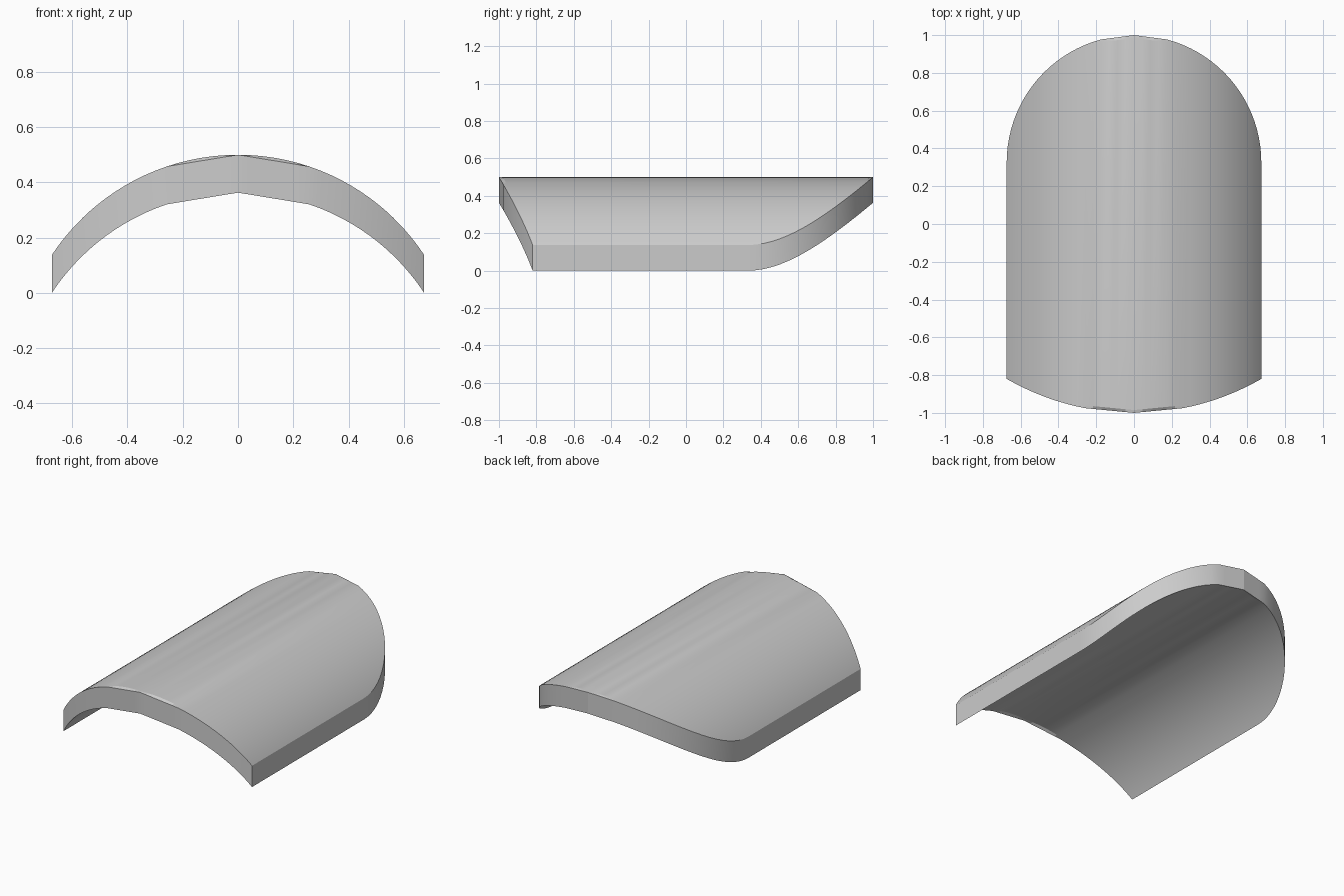
import bpy, bmesh
from math import sin, sqrt, pi, radians

cube = bpy.data.objects.get("Cube")
if cube:
    bpy.data.objects.remove(cube)

HALF_WIDTH = 0.674
THICKNESS = 0.137
ARCH_RADIUS = 0.807
HEIGHT = 0.5
FRONT_RADIUS = 1.351
BACK_CENTRE = 1 - HALF_WIDTH
STEPS = 24                       # columns on each side of the ridge
FRONT_FLAT, BACK_FLAT = 6, 4     # columns spanned by the straight rim facets
INSET = 0.015


def column_x(i):
    return HALF_WIDTH * sin(i / STEPS * pi / 2)


def arch(x):
    return HEIGHT - ARCH_RADIUS + sqrt(ARCH_RADIUS ** 2 - x * x)


def front_edge(x):
    return FRONT_RADIUS - 1 - sqrt(FRONT_RADIUS ** 2 - x * x)


def back_edge(x):
    return BACK_CENTRE + sqrt(max(0, HALF_WIDTH ** 2 - x * x))


def faceted(curve, i, flat):
    """Follow the curve, but run straight from the ridge to column `flat`."""
    i = abs(i)
    if i >= flat:
        return curve(column_x(i))
    end = column_x(flat)
    return curve(0) + (curve(end) - curve(0)) * column_x(i) / end


def section(i):
    """Closed lengthwise cross-section of the shell at one column."""
    x = column_x(i)
    front = faceted(front_edge, i, FRONT_FLAT)
    back = faceted(back_edge, i, BACK_FLAT)
    top = [(x, front, faceted(arch, i, FRONT_FLAT)),
           (x, front + INSET, arch(x)),
           (x, back - INSET, arch(x)),
           (x, back, faceted(arch, i, BACK_FLAT))]
    return top + [(x, y, z - THICKNESS) for x, y, z in reversed(top)]


# Arched shell: skin the sections from side to side and cap both sides
bm = bmesh.new()
rings = [[bm.verts.new(p) for p in section(i)] for i in range(-STEPS, STEPS + 1)]
for a, b in zip(rings, rings[1:]):
    for k in range(len(a)):
        n = (k + 1) % len(a)
        bm.faces.new((a[k], b[k], b[n], a[n]))
bm.faces.new(rings[0])
bm.faces.new(rings[-1])
bmesh.ops.recalc_face_normals(bm, faces=bm.faces[:])
mesh = bpy.data.meshes.new("arched_shell")
bm.to_mesh(mesh)
bm.free()

shell = bpy.data.objects.new("arched_shell", mesh)
bpy.context.collection.objects.link(shell)

# Plain grey
grey = bpy.data.materials.new("light grey")
grey.use_nodes = True
grey.diffuse_color = (0.6, 0.6, 0.6, 1)
grey.node_tree.nodes["Principled BSDF"].inputs["Base Color"].default_value = grey.diffuse_color
mesh.materials.append(grey)

bpy.ops.object.select_all(action='DESELECT')
shell.select_set(True)
bpy.context.view_layer.objects.active = shell
bpy.ops.object.shade_smooth_by_angle(angle=radians(12))
